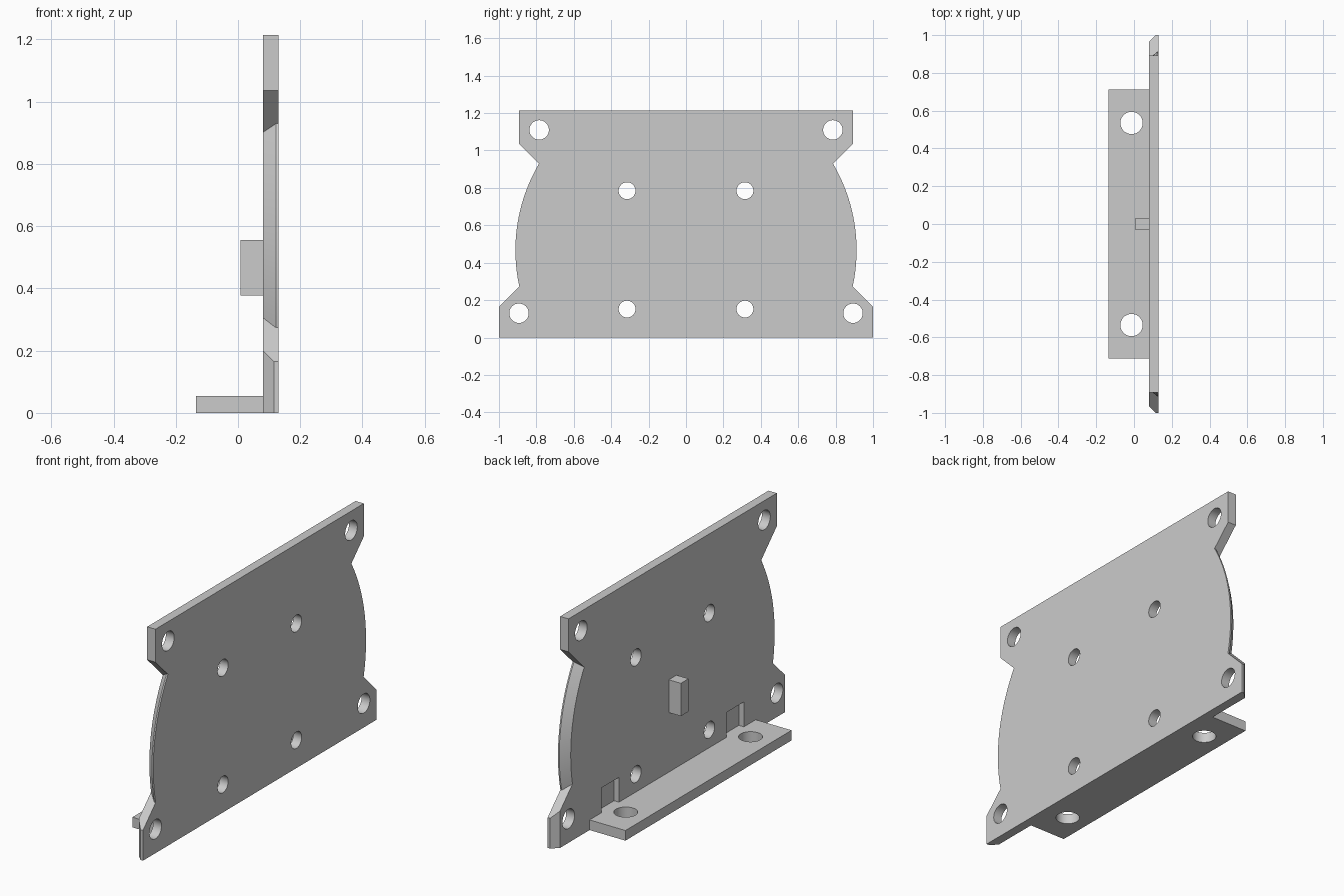
import bpy, bmesh
from math import atan2, cos, sin, sqrt, pi
from mathutils import Matrix, Vector

if "Cube" in bpy.data.objects:
    bpy.data.objects.remove(bpy.data.objects["Cube"], do_unlink=True)

grey = bpy.data.materials.new("plain grey")
grey.use_nodes = True
grey.diffuse_color = (0.6, 0.6, 0.6, 1)
grey.node_tree.nodes["Principled BSDF"].inputs["Base Color"].default_value = (0.6, 0.6, 0.6, 1)

BACK, FACE = 0.08, 0.13      # plate thickness range in x
DISC_Z = 0.467               # centre height of the round sides


def make(name, bm):
    bmesh.ops.recalc_face_normals(bm, faces=bm.faces)
    mesh = bpy.data.meshes.new(name)
    bm.to_mesh(mesh)
    bm.free()
    mesh.materials.append(grey)
    ob = bpy.data.objects.new(name, mesh)
    bpy.context.collection.objects.link(ob)
    return ob


def box(name, lo, hi):
    lo, hi = Vector(lo), Vector(hi)
    bm = bmesh.new()
    m = Matrix.Translation((lo + hi) / 2) @ Matrix.Diagonal((*(hi - lo), 1))
    bmesh.ops.create_cube(bm, size=1, matrix=m)
    return make(name, bm)


def rod(name, centre, radius, axis):
    bm = bmesh.new()
    m = Matrix.Translation(centre)
    if axis == "X":
        m = m @ Matrix.Rotation(pi / 2, 4, "Y")
    bmesh.ops.create_cone(bm, cap_ends=True, segments=48, radius1=radius,
                          radius2=radius, depth=0.4, matrix=m)
    return make(name, bm)


def cut(ob, cutters):
    for c in cutters:
        c.hide_render = True
        mod = ob.modifiers.new("cut", "BOOLEAN")
        mod.operation, mod.solver, mod.object = "DIFFERENCE", "EXACT", c
    bpy.context.view_layer.update()
    deps = bpy.context.evaluated_depsgraph_get()
    mesh = bpy.data.meshes.new_from_object(ob.evaluated_get(deps))
    ob.modifiers.clear()
    ob.data = mesh
    for c in cutters:
        bpy.data.objects.remove(c, do_unlink=True)


def outline(foot, r, steps=32):
    """Plate outline: foot half width, round side radius, then mirrored."""
    low = (0.698 + sqrt(2 * r * r - 0.698 ** 2)) / 2
    top = (0.324 + sqrt(2 * r * r - 0.324 ** 2)) / 2
    a0, a1 = atan2(0.698 - low, low), atan2(top - 0.324, top)
    half = [(foot, 0), (foot, 1.165 - foot)]
    for i in range(steps + 1):
        a = a0 + (a1 - a0) * i / steps
        half.append((r * cos(a), DISC_Z + r * sin(a)))
    half += [(0.893, 1.036), (0.893, 1.215)]
    return half + [(-y, z) for y, z in reversed(half)]


# Main plate, lofted so feet and round sides are chamfered at the back
bm = bmesh.new()
layers = [(BACK, 0.965, 0.874), (0.115, 1.0, 0.906), (0.122, 1.0, 0.912), (FACE, 1.0, 0.912)]
rings = [[bm.verts.new((x, y, z)) for y, z in outline(f, r)] for x, f, r in layers]
for a, b in zip(rings, rings[1:]):
    for i in range(len(a)):
        j = (i + 1) % len(a)
        bm.faces.new((a[i], a[j], b[j], b[i]))
bm.faces.new(rings[0])
bm.faces.new(rings[-1])
plate = make("plate", bm)

# Mounting holes and the two shallow pockets above the flange holes
cutters = []
for s in (-1, 1):
    for y, z, r in ((0.785, 1.11, 0.052), (0.893, 0.13, 0.052),
                    (0.315, 0.785, 0.045), (0.315, 0.152, 0.045)):
        cutters.append(rod("hole_cutter", (0.1, s * y, z), r, "X"))
    mid = s * 0.535
    cutters.append(box("pocket_cutter", (0, mid - 0.075, 0.055), (0.11, mid + 0.075, 0.19)))
cut(plate, cutters)

# Base flange with two bolt holes
flange = box("base_flange", (-0.135, -0.712, 0), (BACK, 0.712, 0.055))
cut(flange, [rod("bolt_cutter", (-0.013, s * 0.535, 0), 0.059, "Z") for s in (-1, 1)])

# Small peg at the centre of the back
box("peg", (0.008, -0.033, 0.378), (BACK, 0.033, 0.556))

# Smooth only the curved walls
for ob in (plate, flange):
    bpy.ops.object.select_all(action="DESELECT")
    ob.select_set(True)
    bpy.context.view_layer.objects.active = ob
    bpy.ops.object.shade_smooth_by_angle(angle=0.4)
